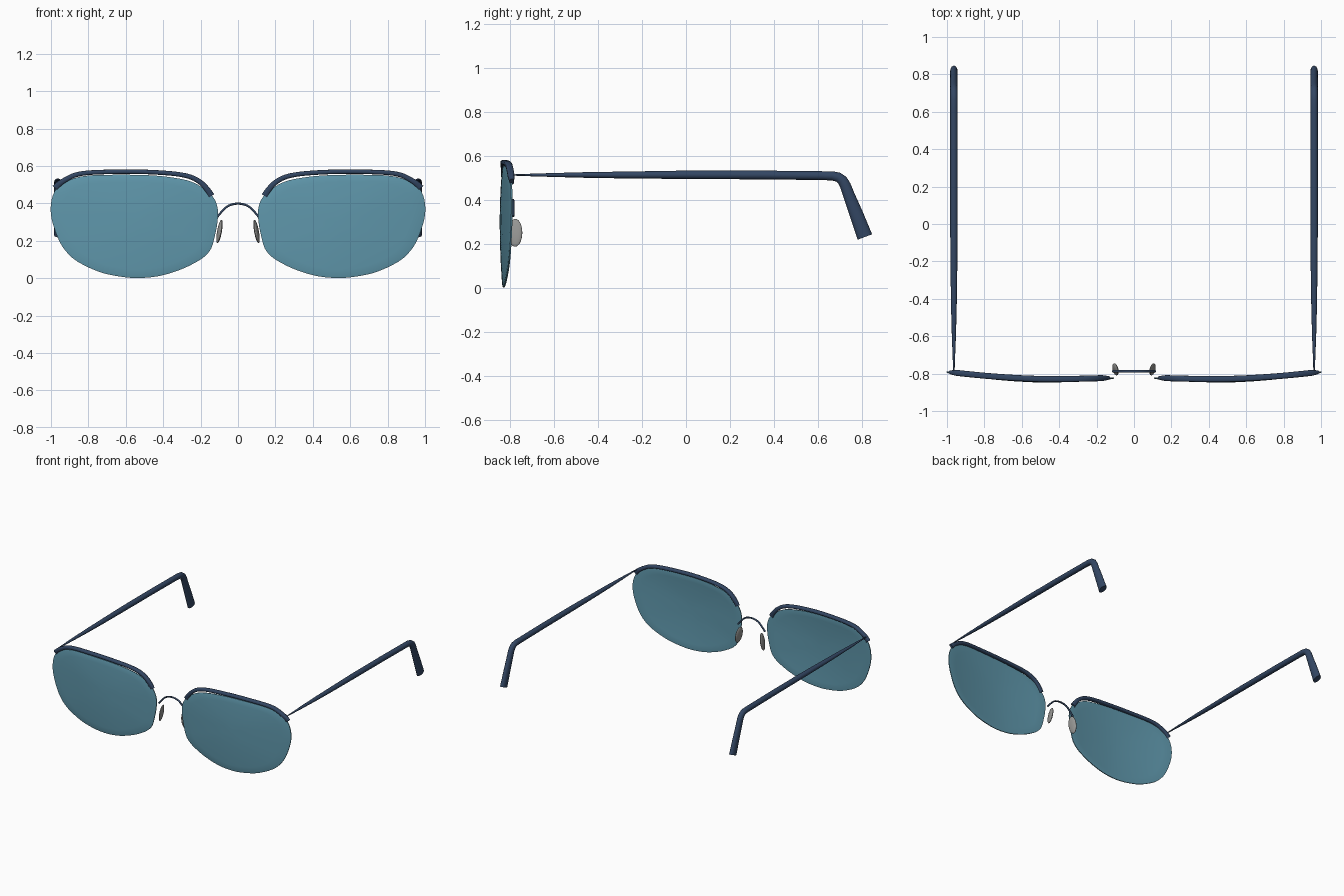
import bpy, bmesh, math
from mathutils import Vector, Matrix

if "Cube" in bpy.data.objects:
    bpy.data.objects.remove(bpy.data.objects["Cube"])


def mat(name, rgb):
    m = bpy.data.materials.new(name)
    m.diffuse_color = (*rgb, 1)
    m.use_nodes = True
    m.node_tree.nodes["Principled BSDF"].inputs["Base Color"].default_value = m.diffuse_color
    return m


TINT = mat("blue tinted lens", (0.115, 0.31, 0.41))
NAVY = mat("navy frame", (0.033, 0.062, 0.125))
GREY = mat("grey pad", (0.30, 0.30, 0.29))


def finish(name, bm, material, angle=40, mirror=True):
    bmesh.ops.recalc_face_normals(bm, faces=bm.faces)
    me = bpy.data.meshes.new(name)
    bm.to_mesh(me)
    bm.free()
    me.materials.append(material)
    ob = bpy.data.objects.new(name, me)
    bpy.context.collection.objects.link(ob)
    bpy.ops.object.select_all(action='DESELECT')
    ob.select_set(True)
    bpy.context.view_layer.objects.active = ob
    bpy.ops.object.shade_smooth_by_angle(angle=math.radians(angle))
    if mirror:
        ob.modifiers.new("other side", 'MIRROR')
    return ob


def spline(pts, n, closed=False):
    """Catmull-Rom curve through tuples of any length"""
    P = [Vector(p) for p in pts]
    k, out = len(P), []
    for i in range(k if closed else k - 1):
        g = (lambda j: P[j % k]) if closed else (lambda j: P[max(0, min(k - 1, j))])
        a, b, c, d = g(i - 1), g(i), g(i + 1), g(i + 2)
        for s in range(n):
            t = s / n
            out.append(0.5 * (2 * b + (c - a) * t + (2 * a - 5 * b + 4 * c - d) * t * t
                              + (3 * b - a - 3 * c + d) * t ** 3))
    return out if closed else out + [P[-1]]


def sweep(path, sizes, side, sides=16, power=1.0):
    """Oval section along a path; sizes = (half width along side, half width across)"""
    bm = bmesh.new()
    rings = []
    for i, p in enumerate(path):
        t = (path[min(i + 1, len(path) - 1)] - path[max(i - 1, 0)]).normalized()
        across = t.cross(side).normalized()
        ring = []
        for k in range(sides):
            a = 2 * math.pi * k / sides
            c, s = math.cos(a), math.sin(a)
            c, s = (math.copysign(abs(v) ** power, v) for v in (c, s))
            ring.append(bm.verts.new(p + side * c * sizes[i][0] + across * s * sizes[i][1]))
        rings.append(ring)
    for r, q in zip(rings, rings[1:]):
        for k in range(sides):
            bm.faces.new((r[k], r[(k + 1) % sides], q[(k + 1) % sides], q[k]))
    bm.faces.new(rings[0])
    bm.faces.new(rings[-1])
    return bm


def wrap_y(x):
    """Depth of the wrapped front at a given x"""
    return -0.831 + 0.039 * max(0, (x - 0.45) / 0.55) ** 1.7 + 0.008 * max(0, (0.45 - x) / 0.35) ** 2


# lenses: domed discs with a smooth outline
outline = spline([(.30, .53), (.42, .547), (.55, .553), (.70, .553), (.80, .549), (.875, .535),
                  (.94, .505), (.98, .465), (1.0, .40), (.997, .32), (.965, .22), (.925, .15),
                  (.86, .09), (.75, .037), (.65, .012), (.54, .001), (.42, .012), (.31, .045),
                  (.235, .08), (.18, .115), (.143, .16), (.123, .23), (.11, .30), (.108, .37),
                  (.13, .43), (.18, .477), (.235, .51)], 3, True)
centre = Vector((0.54, 0.30))
bm = bmesh.new()
layers = []
for thick in (-0.005, 0.005):
    rings = []
    for r in (1, 0.97, 0.85, 0.65, 0.4, 0.2):
        ring = []
        for o in outline:
            q = centre + (o - centre) * r
            edge = thick * (0.6 if r == 1 else 1)
            ring.append(bm.verts.new((q.x, wrap_y(q.x) - 0.012 * (1 - r * r) + edge, q.y)))
        rings.append(ring)
    n = len(outline)
    for a, b in zip(rings, rings[1:]):
        for k in range(n):
            bm.faces.new((a[k], a[(k + 1) % n], b[(k + 1) % n], b[k]))
    tip = bm.verts.new((centre.x, wrap_y(centre.x) - 0.012 + thick, centre.y))
    for k in range(n):
        bm.faces.new((rings[-1][k], rings[-1][(k + 1) % n], tip))
    layers.append(rings[0])
for k in range(n):
    bm.faces.new((layers[0][k], layers[0][(k + 1) % n], layers[1][(k + 1) % n], layers[1][k]))
finish("lenses", bm, TINT)

# brow bars over the lenses
bar = spline([(.978, .482), (.955, .505), (.92, .528), (.87, .552), (.80, .564), (.68, .569),
              (.55, .570), (.42, .565), (.32, .556), (.25, .540), (.20, .512), (.165, .475),
              (.142, .440)], 4)
path = [Vector((p.x, wrap_y(p.x) + 0.002, p.y)) for p in bar]
sizes = []
for i in range(len(path)):
    u = i / (len(path) - 1)
    end = min(1, 0.6 + 4 * u, 0.6 + 4 * (1 - u))
    sizes.append((0.016 * end, 0.012 + 0.006 * abs(2 * u - 1) ** 3))
finish("brow_bars", sweep(path, sizes, Vector((0, 1, 0)), 16, 0.7), NAVY)

# temples: thin at the hinge, bent down into a wider ear tip (y, z, half width, half height)
arm = [(-.785, .513, .004, .003), (-.70, .513, .007, .006), (-.60, .513, .011, .009),
       (-.45, .513, .015, .013), (-.25, .513, .018, .016), (0, .514, .020, .019),
       (.35, .513, .020, .020), (.62, .510, .020, .020), (.665, .509, .020, .021),
       (.692, .503, .020, .022), (.712, .488, .020, .024), (.725, .465, .020, .025),
       (.738, .430, .020, .026), (.775, .335, .020, .031), (.814, .231, .020, .035)]
path = [Vector((0.963, a[0], a[1])) for a in arm]
finish("temples", sweep(path, [a[2:] for a in arm], Vector((1, 0, 0)), 20), NAVY, 50)

# nose bridge arch
arch = spline([(-.113, .325), (-.085, .358), (-.05, .388), (0, .399), (.05, .388),
               (.085, .358), (.113, .325)], 5)
path = [Vector((p.x, -0.788, p.y)) for p in arch]
finish("bridge", sweep(path, [(.007, .006)] * len(path), Vector((0, 1, 0)), 10), NAVY, 50, False)

# nose pads
bm = bmesh.new()
M = (Matrix.Translation((0.099, -0.777, 0.25)) @ Matrix.Rotation(math.radians(-10), 4, 'Y')
     @ Matrix.Rotation(math.radians(-12), 4, 'Z') @ Matrix.Diagonal((0.011, 0.033, 0.064, 1)))
bmesh.ops.create_uvsphere(bm, u_segments=24, v_segments=14, radius=1, matrix=M)
finish("nose_pads", bm, GREY, 60)
